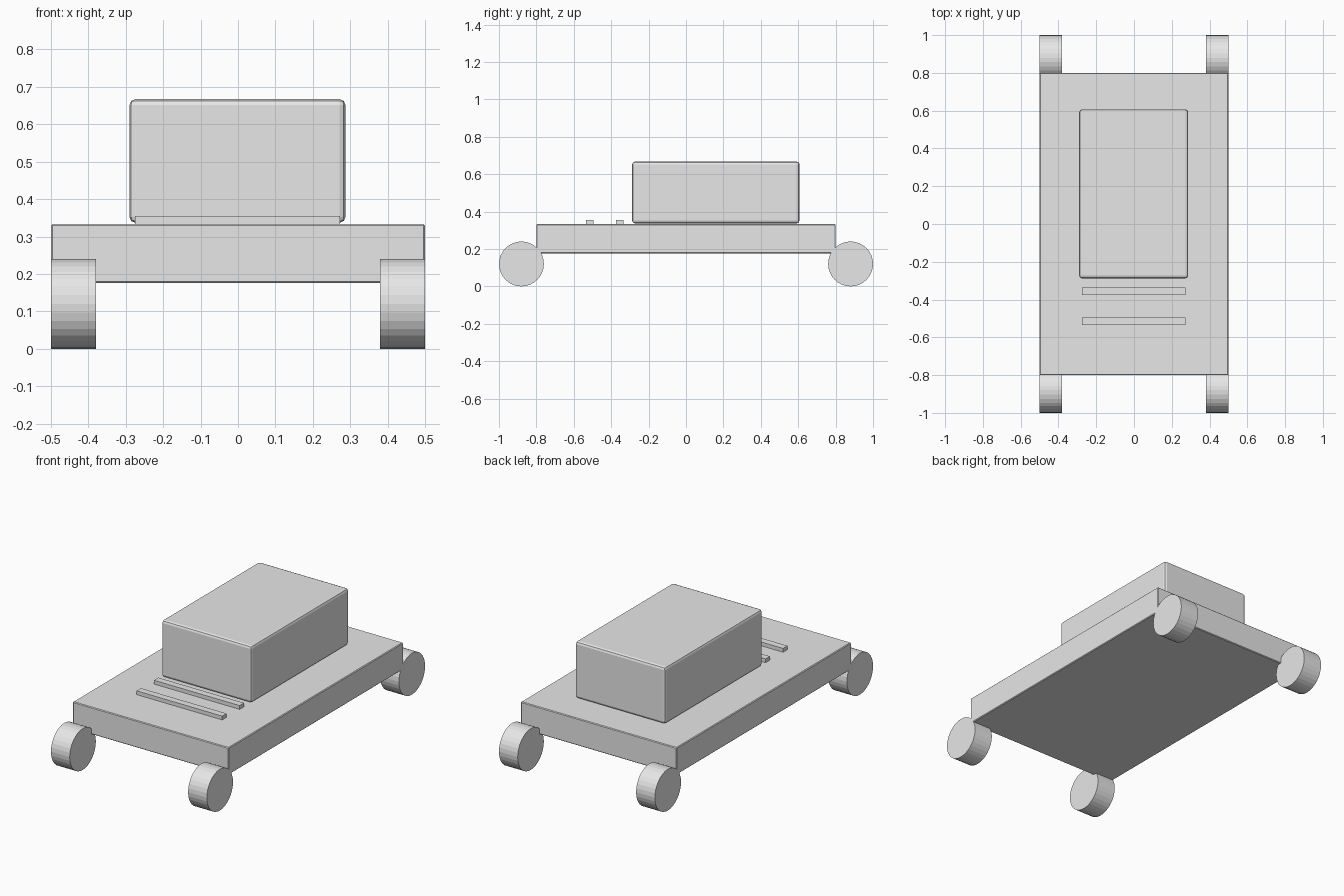
import bpy
import math

if "Cube" in bpy.data.objects:
    bpy.data.objects.remove(bpy.data.objects["Cube"])

grey = bpy.data.materials.new("light grey")
grey.diffuse_color = (0.8, 0.8, 0.8, 1)
grey.use_nodes = True
grey.node_tree.nodes["Principled BSDF"].inputs["Base Color"].default_value = grey.diffuse_color


def box(name, lo, hi, bevel=0.0, segments=2):
    """Axis-aligned block between two corners, with optional rounded edges."""
    bpy.ops.mesh.primitive_cube_add(size=1, location=[(a + b) / 2 for a, b in zip(lo, hi)])
    ob = bpy.context.object
    ob.name = name
    ob.scale = [b - a for a, b in zip(lo, hi)]
    bpy.ops.object.transform_apply(location=False, rotation=False, scale=True)
    if bevel:
        mod = ob.modifiers.new("rounded edges", 'BEVEL')
        mod.width = bevel
        mod.segments = segments
    ob.data.materials.append(grey)
    return ob


def wheel(name, x, y, radius=0.12, width=0.12):
    """Cylinder lying along x and resting on the ground."""
    bpy.ops.mesh.primitive_cylinder_add(vertices=32, radius=radius, depth=width,
                                        location=(x, y, radius),
                                        rotation=(0, math.pi / 2, 0))
    ob = bpy.context.object
    ob.name = name
    ob.data.materials.append(grey)


# Flat deck
box("deck", (-0.5, -0.8, 0.176), (0.5, 0.8, 0.333), 0.004, 1)

# Cargo block
box("cargo_box", (-0.29, -0.288, 0.337), (0.287, 0.607, 0.667), 0.015, 2)

# Two raised strips in front of the cargo block
for i, y in enumerate((-0.355, -0.515)):
    box(f"strip_{i + 1}", (-0.276, y - 0.02, 0.325), (0.273, y + 0.02, 0.355))

# Four corner wheels
for end, y in (("front", -0.88), ("back", 0.88)):
    for side, x in (("left", -0.44), ("right", 0.44)):
        wheel(f"{end}_{side}_wheel", x, y)
